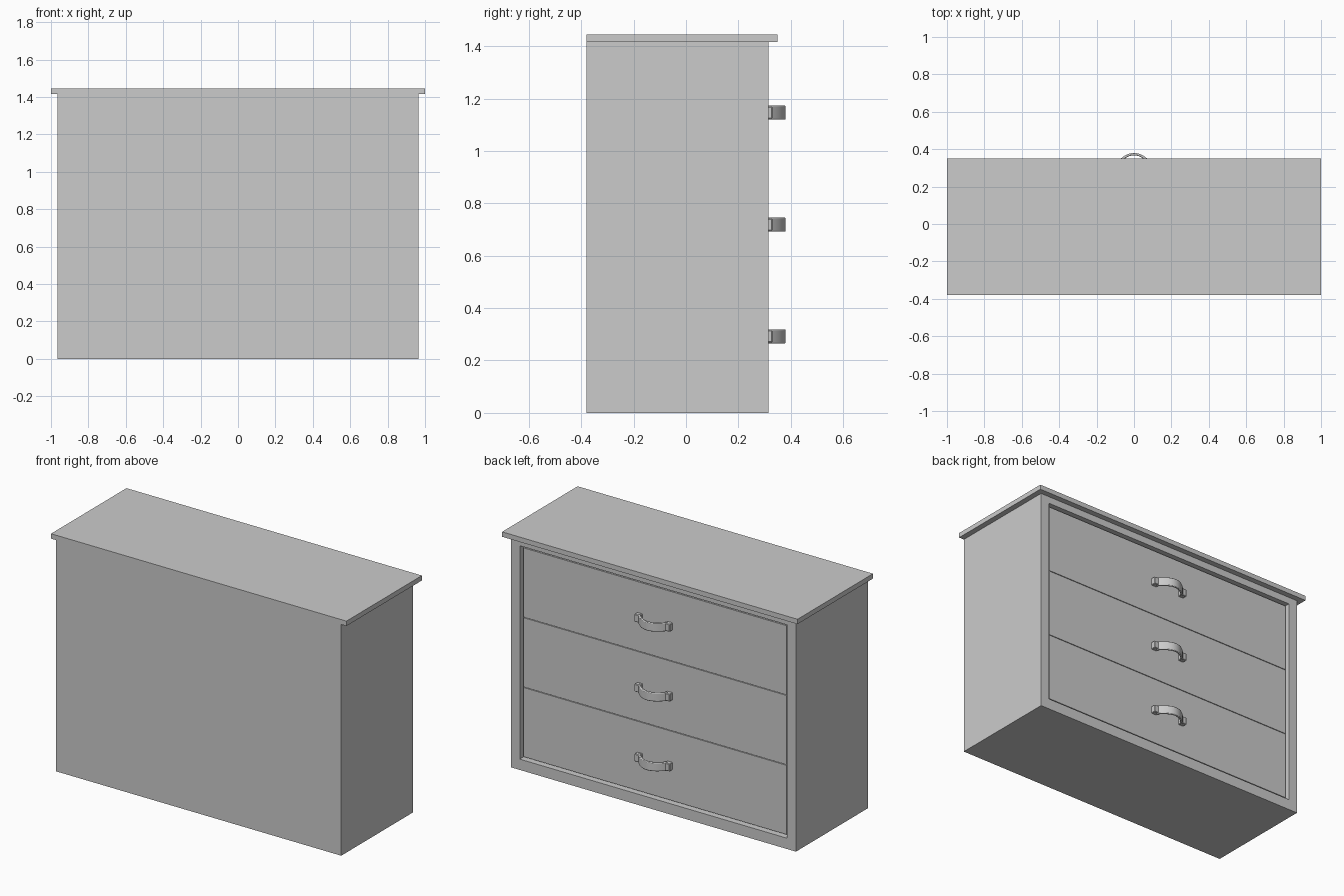
import bpy, bmesh
from math import sin, cos, pi

if "Cube" in bpy.data.objects:
    bpy.data.objects.remove(bpy.data.objects["Cube"])


def make_object(name, bm):
    bmesh.ops.recalc_face_normals(bm, faces=bm.faces)
    mesh = bpy.data.meshes.new(name)
    bm.to_mesh(mesh)
    bm.free()
    obj = bpy.data.objects.new(name, mesh)
    bpy.context.collection.objects.link(obj)
    return obj


def box_bm(x0, x1, y0, y1, z0, z1):
    bm = bmesh.new()
    bmesh.ops.create_cube(bm, size=1)
    for v in bm.verts:
        v.co.x = x0 if v.co.x < 0 else x1
        v.co.y = y0 if v.co.y < 0 else y1
        v.co.z = z0 if v.co.z < 0 else z1
    return bm


def bevel(obj, width, segments=1):
    mod = obj.modifiers.new("Bevel", 'BEVEL')
    mod.width = width
    mod.segments = segments
    mod.limit_method = 'ANGLE'


BACK, FACE = -0.38, 0.315
HALF_OPEN, Z_LOW, Z_HIGH = 0.905, 0.066, 1.372

# Carcass: a solid box with the drawer opening sunk into its +y face
bm = box_bm(-0.965, 0.965, BACK, FACE, 0, 1.415)
bm.normal_update()
face = max(bm.faces, key=lambda f: f.normal.y)
bmesh.ops.inset_region(bm, faces=[face], thickness=0.05)
for v in face.verts:
    v.co.x = HALF_OPEN if v.co.x > 0 else -HALF_OPEN
    v.co.z = Z_LOW if v.co.z < 0.7 else Z_HIGH
pushed = bmesh.ops.extrude_discrete_faces(bm, faces=[face])['faces'][0]
for v in pushed.verts:
    v.co.y -= 0.06
make_object("carcass", bm)

# Overhanging top board
make_object("top_board", box_bm(-1, 1, BACK, 0.35, 1.415, 1.445))


def handle(name, z):
    # Bowed strap: curved strip swept through the handle height
    bm = bmesh.new()
    rings = []
    steps, half = 16, 0.1
    for i in range(steps + 1):
        t = -1 + 2 * i / steps
        x, y = half * t, 0.380 - 0.060 * t * t
        slope = -1.2 * t
        n = (1 + slope * slope) ** 0.5
        dx, dy = 0.013 * slope / n, -0.013 / n
        rings.append([bm.verts.new(p) for p in (
            (x, y, z - 0.027), (x, y, z + 0.027),
            (x + dx, y + dy, z + 0.027), (x + dx, y + dy, z - 0.027))])
    for a, b in zip(rings, rings[1:]):
        for k in range(4):
            m = (k + 1) % 4
            bm.faces.new((a[k], a[m], b[m], b[k]))
    bm.faces.new(rings[0])
    bm.faces.new(rings[-1])
    for f in bm.faces:
        f.smooth = True
    strap = make_object(name + "_strap", bm)
    strap.data.set_sharp_from_angle(angle=0.6)
    bevel(strap, 0.004, 2)
    # Mounting feet at both ends
    for side, word in ((-1, "left"), (1, "right")):
        xs = sorted((side * 0.083, side * 0.12))
        foot = make_object(f"{name}_foot_{word}",
                           box_bm(*xs, 0.295, 0.33, z - 0.023, z + 0.023))
        bevel(foot, 0.003)


# Three equal drawers, each with one handle
pitch = (Z_HIGH - Z_LOW - 0.024) / 3
for i, label in enumerate(("lower", "middle", "upper")):
    z0 = Z_LOW + 0.012 + i * pitch
    make_object(f"{label}_drawer",
                box_bm(-0.891, 0.891, 0.255, 0.301, z0 + 0.002, z0 + pitch - 0.002))
    handle(f"{label}_handle", z0 + pitch / 2)
